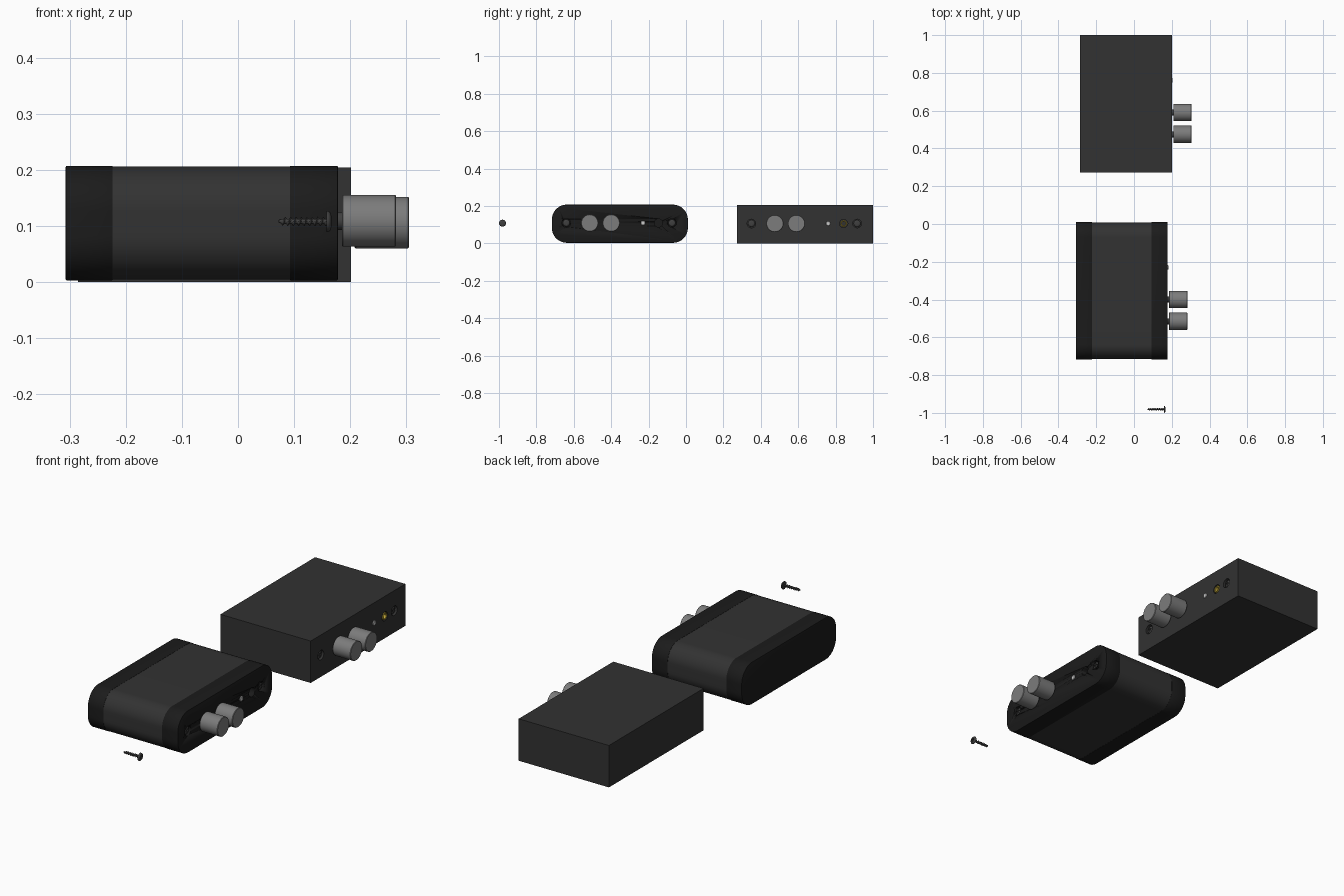
import bpy, bmesh
from math import pi, cos, sin, radians
from mathutils import Matrix, Vector

if "Cube" in bpy.data.objects:
    bpy.data.objects.remove(bpy.data.objects["Cube"])


def material(name, r, g, b):
    m = bpy.data.materials.new(name)
    m.diffuse_color = (r, g, b, 1)
    m.use_nodes = True
    m.node_tree.nodes["Principled BSDF"].inputs["Base Color"].default_value = m.diffuse_color
    return m


BODY = material("dark_grey", 0.032, 0.032, 0.032)
CAP = material("near_black", 0.011, 0.011, 0.011)
KNOB = material("mid_grey", 0.2, 0.2, 0.2)
STEEL = material("dark_steel", 0.05, 0.05, 0.05)
LIGHT = material("light_grey", 0.6, 0.6, 0.6)
BRASS = material("brass", 0.55, 0.4, 0.04)


def finish(name, bm, mat, smooth=True):
    bmesh.ops.recalc_face_normals(bm, faces=bm.faces)
    me = bpy.data.meshes.new(name)
    bm.to_mesh(me)
    bm.free()
    ob = bpy.data.objects.new(name, me)
    bpy.context.collection.objects.link(ob)
    if mat:
        me.materials.append(mat)
    bpy.ops.object.select_all(action='DESELECT')
    ob.select_set(True)
    bpy.context.view_layer.objects.active = ob
    if smooth:
        bpy.ops.object.shade_smooth_by_angle(angle=radians(35))
    return ob


def lathe(name, profile, y, z, mat, segs=40, closed=False):
    """Revolve (x, radius) points about an axis parallel to x."""
    bm = bmesh.new()
    vs = [bm.verts.new((x, y, z + r)) for x, r in profile]
    es = [bm.edges.new(p) for p in zip(vs, vs[1:])]
    if closed:
        es.append(bm.edges.new((vs[-1], vs[0])))
    bmesh.ops.spin(bm, geom=vs + es, cent=(0, y, z), axis=(1, 0, 0),
                   angle=2 * pi, steps=segs, use_merge=True)
    bmesh.ops.remove_doubles(bm, verts=bm.verts, dist=1e-5)
    return finish(name, bm, mat)


def rod(name, x0, x1, r, y, z, mat, bevel=0.0, segs=40):
    pts = [(x0, 0), (x0, r - bevel), (x0 + bevel, r), (x1 - bevel, r), (x1, r - bevel), (x1, 0)]
    if not bevel:
        pts = [(x0, 0), (x0, r), (x1, r), (x1, 0)]
    return lathe(name, pts, y, z, mat, segs)


def box(name, lo, hi, mat):
    bm = bmesh.new()
    lo, hi = Vector(lo), Vector(hi)
    bmesh.ops.create_cube(bm, size=1, matrix=Matrix.Translation((lo + hi) / 2)
                          @ Matrix.Diagonal((*(hi - lo), 1)))
    return finish(name, bm, mat, False)


def cut(target, cutters):
    for c in cutters:
        c.hide_render = True
        m = target.modifiers.new("cut", 'BOOLEAN')
        m.operation, m.object, m.solver = 'DIFFERENCE', c, 'EXACT'
        bpy.context.view_layer.objects.active = target
        bpy.ops.object.modifier_apply(modifier=m.name)
        bpy.data.objects.remove(c)


def rounded_slab(name, x0, x1, inset, mat, bevel=0.0):
    """Rounded rectangle in the yz plane, extruded along x."""
    y0, y1, z0, z1, r = -0.717 + inset, 0.01 - inset, 0.003 + inset, 0.207 - inset, 0.08 - inset
    bm = bmesh.new()
    vs = []
    for k, (cy, cz) in enumerate([(y1 - r, z1 - r), (y0 + r, z1 - r), (y0 + r, z0 + r), (y1 - r, z0 + r)]):
        for i in range(17):
            a = pi / 2 * (k + i / 16)
            vs.append(bm.verts.new((x0, cy + r * cos(a), cz + r * sin(a))))
    f = bm.faces.new(vs)
    ext = bmesh.ops.extrude_face_region(bm, geom=[f])
    top = [g for g in ext['geom'] if isinstance(g, bmesh.types.BMVert)]
    bmesh.ops.translate(bm, verts=top, vec=(x1 - x0, 0, 0))
    if bevel:
        rim = [e for e in bm.edges if abs(e.verts[0].co.x - e.verts[1].co.x) < 1e-6]
        bmesh.ops.bevel(bm, geom=rim, offset=bevel, segments=2, profile=0.5, affect='EDGES')
    return finish(name, bm, mat)


def screw_head(name, x, y, z):
    """Pan head with a cross recess, outer face at x."""
    r = 0.0185
    head = lathe(name, [(x - 0.009, 0), (x - 0.009, r), (x - 0.006, r), (x - 0.003, r * 0.9),
                        (x - 0.001, r * 0.65), (x, r * 0.3), (x, 0)], y, z, STEEL, 32)
    cut(head, [box("slot", (x - 0.005, y - a, z - b), (x + 0.01, y + a, z + b), None)
               for a, b in ((0.0105, 0.0025), (0.0025, 0.0105))])
    return head


def threaded_shaft(name, x0, x1, y, z, turns=9, segs=20, per=8):
    """Tapered shaft whose radius follows a helix."""
    bm = bmesh.new()
    rows, n = [], turns * per
    for i in range(n + 1):
        t = i / n
        row = []
        for j in range(segs):
            ph = (t * turns + j / segs) % 1
            ridge = max(0, 1 - abs(ph - 0.5) * 4)
            rad = (0.0045 + 0.004 * ridge) * min(1, 0.3 + t * 8)
            a = 2 * pi * j / segs
            row.append(bm.verts.new((x0 + (x1 - x0) * t, y + rad * cos(a), z + rad * sin(a))))
        rows.append(row)
    for p, q in zip(rows, rows[1:]):
        for j in range(segs):
            k = (j + 1) % segs
            bm.faces.new((p[j], p[k], q[k], q[j]))
    bm.faces.new(rows[0])
    bm.faces.new(rows[-1])
    return finish(name, bm, STEEL)


def controls(label, panel, face, off, z):
    """Knobs, indicator, jack and screws on the +x face of a panel."""
    for i, y in enumerate((-0.515, -0.4)):
        y += off
        rod(f"{label}_knob_{i}", face + 0.007, face + 0.104, 0.046, y, z, KNOB, 0.002, 64)
        rod(f"{label}_knob_shaft_{i}", face - 0.002, face + 0.01, 0.016, y, z, STEEL)
    rod(f"{label}_indicator", face - 0.004, face + 0.004, 0.012, -0.23 + off, z, LIGHT, 0.002, 24)
    holes = [rod("hole", face - 0.04, face + 0.02, 0.022, -0.147 + off, z, None)]
    for i, y in enumerate((-0.64, -0.075)):
        y += off
        holes.append(rod("hole", face - 0.014, face + 0.02, 0.023, y, z, None))
        screw_head(f"{label}_screw_{i}", face - 0.004, y, z)
    cut(panel, holes)


# Rounded case: sleeve with two end caps
rounded_slab("case_sleeve", -0.226, 0.095, 0.0012, BODY)
rounded_slab("case_rear_cap", -0.307, -0.223, 0, CAP, 0.002)
front_cap = rounded_slab("case_front_cap", 0.092, 0.178, 0, CAP, 0.002)
controls("case", front_cap, 0.178, 0, 0.109)

# Plain rectangular unit
unit = box("unit_body", (-0.285, 0.272, 0), (0.201, 1.0, 0.204), BODY)
controls("unit", unit, 0.201, 0.99, 0.106)
lathe("unit_jack_ring", [(0.17, 0.011), (0.199, 0.011), (0.201, 0.013), (0.201, 0.016),
                         (0.199, 0.018), (0.17, 0.018)], 0.843, 0.106, BRASS, 32, True)

# Loose screw
screw_head("loose_screw_head", 0.167, -0.981, 0.108)
threaded_shaft("loose_screw_shaft", 0.072, 0.159, -0.981, 0.108)
